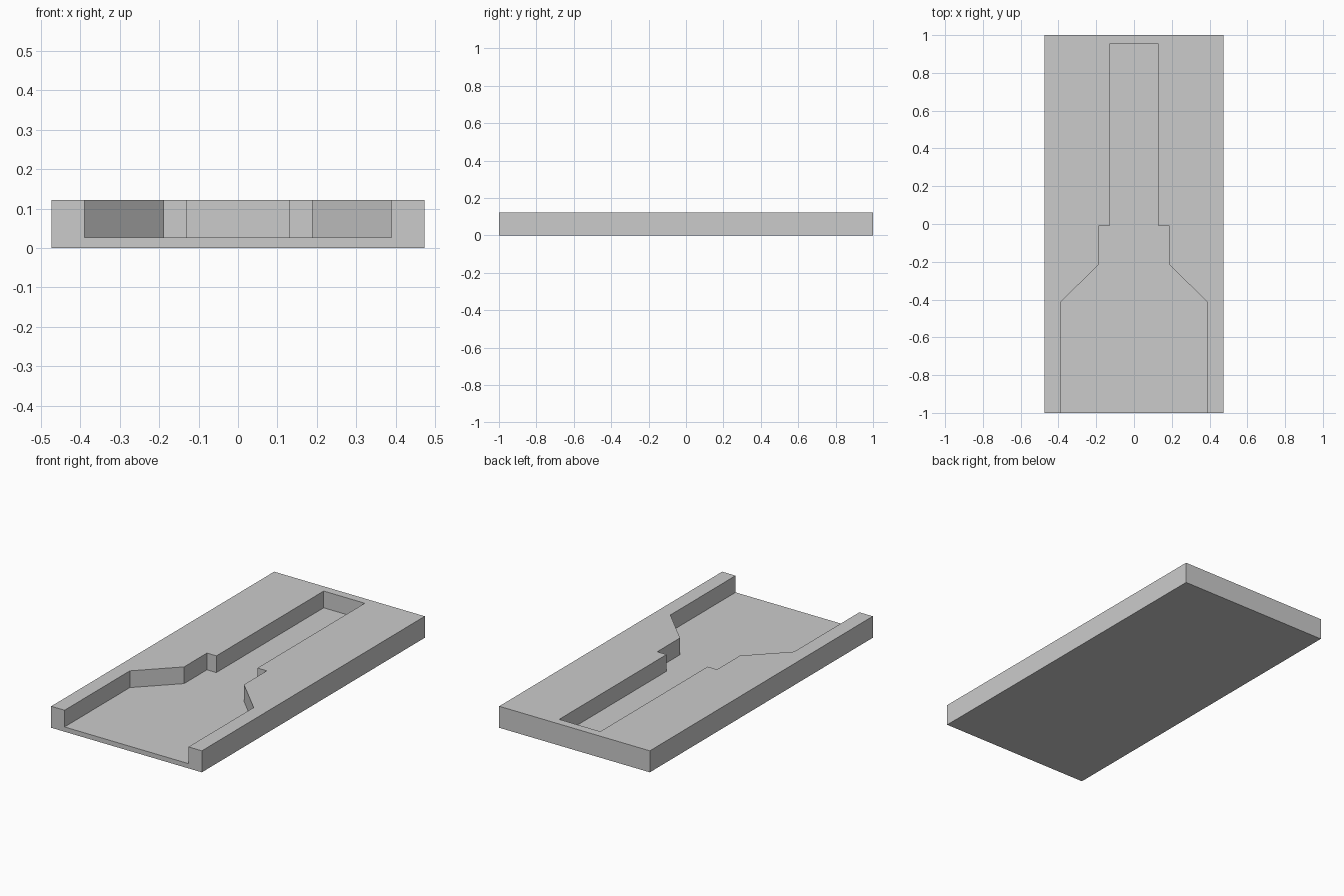
import bpy
import bmesh

default_cube = bpy.data.objects.get("Cube")
if default_cube:
    bpy.data.objects.remove(default_cube, do_unlink=True)

WIDTH, LENGTH, HEIGHT, FLOOR = 0.946, 2.0, 0.122, 0.027

grey = bpy.data.materials.new("plain grey")
grey.use_nodes = True
colour = (0.6, 0.6, 0.6, 1)
grey.diffuse_color = colour
grey.node_tree.nodes["Principled BSDF"].inputs["Base Color"].default_value = colour


def prism(name, outline, bottom, top):
    """Extrude a flat outline upwards into a closed solid."""
    bm = bmesh.new()
    face = bm.faces.new([bm.verts.new((x, y, bottom)) for x, y in outline])
    extruded = bmesh.ops.extrude_face_region(bm, geom=[face], use_keep_orig=True)
    moved = [v for v in extruded["geom"] if isinstance(v, bmesh.types.BMVert)]
    bmesh.ops.translate(bm, verts=moved, vec=(0, 0, top - bottom))
    bmesh.ops.recalc_face_normals(bm, faces=bm.faces[:])
    mesh = bpy.data.meshes.new(name)
    bm.to_mesh(mesh)
    bm.free()
    mesh.materials.append(grey)
    obj = bpy.data.objects.new(name, mesh)
    bpy.context.collection.objects.link(obj)
    return obj


def mirrored(half):
    """Complete a right-hand outline with its mirror image."""
    return half + [(-x, y) for x, y in reversed(half)]


# Rectangular slab
slab = prism("recessed_slab", mirrored([(WIDTH / 2, -LENGTH / 2), (WIDTH / 2, LENGTH / 2)]),
             0, HEIGHT)

# Stepped channel, open at the front edge and through the top
channel_half = [(0.389, -1.1), (0.389, -0.415), (0.188, -0.215),
                (0.188, -0.01), (0.129, -0.01), (0.129, 0.953)]
cutter = prism("channel_cutter", mirrored(channel_half), FLOOR, HEIGHT + 0.1)
cutter.hide_render = True

# Carve the channel, then discard the cutter
carve = slab.modifiers.new("channel", 'BOOLEAN')
carve.operation = 'DIFFERENCE'
carve.solver = 'EXACT'
carve.object = cutter
bpy.context.view_layer.objects.active = slab
bpy.ops.object.modifier_apply(modifier=carve.name)
bpy.data.objects.remove(cutter, do_unlink=True)
